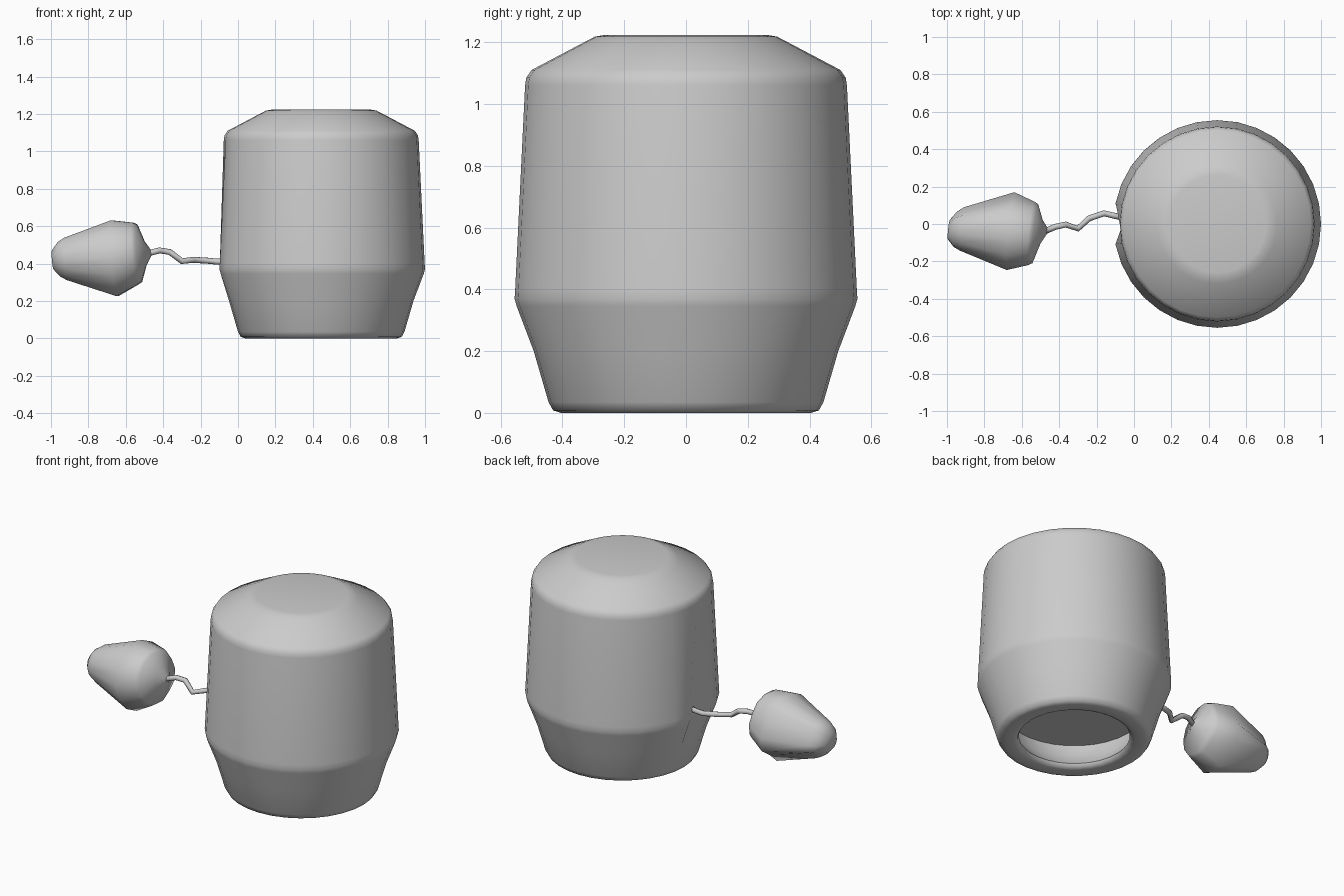
import bpy, bmesh
from math import sin, cos, pi
from mathutils import Vector

if "Cube" in bpy.data.objects:
    bpy.data.objects.remove(bpy.data.objects["Cube"])


def make_object(name, rings, cap_start=True, cap_end=True, angle=None):
    """Skin a list of equal-length vertex rings and shade it smooth."""
    bm = bmesh.new()
    loops = [[bm.verts.new(p) for p in ring] for ring in rings]
    n = len(loops[0])
    for a, b in zip(loops, loops[1:]):
        for i in range(n):
            j = (i + 1) % n
            bm.faces.new((a[i], a[j], b[j], b[i]))
    if cap_start:
        bm.faces.new(loops[0][::-1])
    if cap_end:
        bm.faces.new(loops[-1])
    bmesh.ops.recalc_face_normals(bm, faces=bm.faces)
    mesh = bpy.data.meshes.new(name)
    bm.to_mesh(mesh)
    bm.free()
    ob = bpy.data.objects.new(name, mesh)
    bpy.context.collection.objects.link(ob)
    bpy.ops.object.select_all(action='DESELECT')
    ob.select_set(True)
    bpy.context.view_layer.objects.active = ob
    if angle:
        bpy.ops.object.shade_smooth_by_angle(angle=angle)
    else:
        bpy.ops.object.shade_smooth()
    return ob


# Body: lathed profile (radius, height), from recessed underside to top
profile = [(0.40, 0.19), (0.385, 0.12), (0.335, 0.045), (0.317, 0.025),
           (0.325, 0.008), (0.35, 0.0), (0.405, 0.0), (0.43, 0.008),
           (0.445, 0.035), (0.493, 0.20), (0.548, 0.345), (0.555, 0.37),
           (0.553, 0.40), (0.521, 1.06), (0.517, 1.085), (0.50, 1.11),
           (0.32, 1.205), (0.295, 1.218), (0.26, 1.224)]
SIDES = 32
CX = 0.445
rings = []
for r, z in profile:
    ring = []
    for i in range(SIDES):
        a = 2 * pi * i / SIDES
        # crease where the tail joins, fading out toward the shoulder
        k = r - 0.05 if i == SIDES // 2 and 0.34 < z < 0.45 else r
        ring.append((CX + k * cos(a), k * sin(a), z))
    rings.append(ring)
make_object("body", rings, angle=pi / 3)

# Tail: thin wobbly tube
path = [Vector(p) for p in [
    (-0.04, 0.03, 0.41), (-0.11, 0.045, 0.41), (-0.16, 0.057, 0.415),
    (-0.24, 0.03, 0.42), (-0.30, -0.025, 0.413), (-0.365, -0.003, 0.462),
    (-0.42, -0.015, 0.47), (-0.48, -0.04, 0.455)]]
rings = []
for i, p in enumerate(path):
    d = (path[min(i + 1, len(path) - 1)] - path[max(i - 1, 0)]).normalized()
    u = d.cross(Vector((0, 0, 1))).normalized()
    v = u.cross(d)
    rings.append([p + 0.016 * (cos(2 * pi * k / 8) * u + sin(2 * pi * k / 8) * v)
                  for k in range(8)])
make_object("tail", rings)

# Tail tuft: tilted rings (x, y, z, radius, pinch of the back crease)
tuft = [(-0.465, -0.037, 0.457, 0.017, 1), (-0.495, -0.042, 0.455, 0.065, 1),
        (-0.528, -0.052, 0.455, 0.158, 0.95), (-0.55, -0.05, 0.453, 0.17, 0.92),
        (-0.66, -0.038, 0.428, 0.208, 0.87), (-0.92, -0.026, 0.424, 0.116, 0.80),
        (-0.955, -0.028, 0.422, 0.095, 0.85), (-0.99, -0.03, 0.42, 0.052, 1)]
N = 14
rings = []
for x, y, z, r, pinch in tuft:
    ring = []
    for i in range(N):
        a = 2 * pi * i / N
        k = r * (pinch if i in (1, 12) else 1)
        dy, dz = k * cos(a), k * sin(a)
        ring.append((max(x + 0.10 * dy - 0.08 * dz, -1.0), y + dy, z + dz))
    rings.append(ring)
make_object("tail_tuft", rings, angle=pi / 3)
